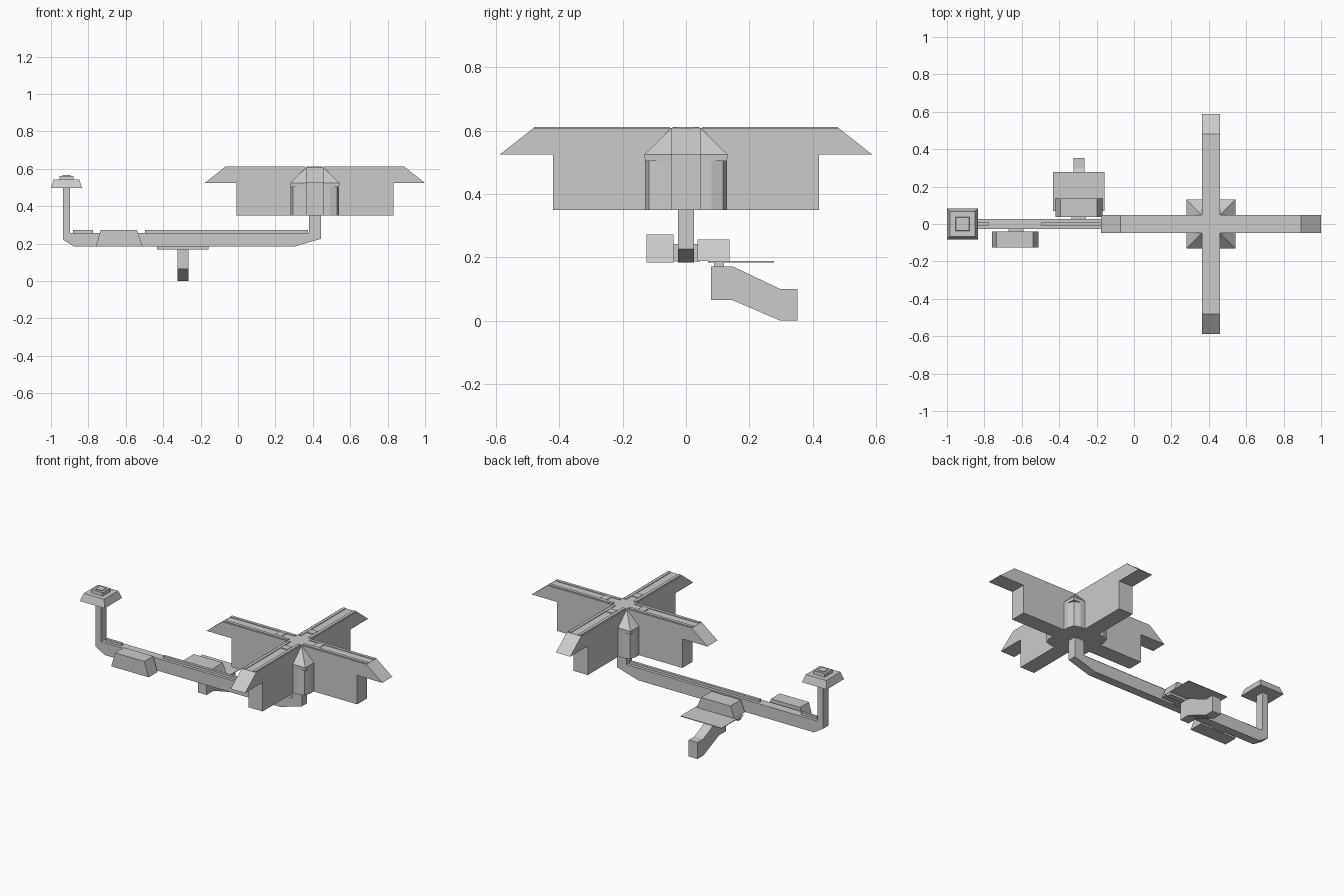
import bpy, bmesh
from mathutils import Matrix, Vector

if "Cube" in bpy.data.objects:
    bpy.data.objects.remove(bpy.data.objects["Cube"])


def make(name, bm):
    bmesh.ops.recalc_face_normals(bm, faces=bm.faces)
    me = bpy.data.meshes.new(name)
    bm.to_mesh(me)
    bm.free()
    ob = bpy.data.objects.new(name, me)
    bpy.context.collection.objects.link(ob)
    return ob


def extrude(name, pts, lo, hi, axis):
    """Extrude a 2D profile along an axis: y takes (x,z), x takes (y,z), z takes (x,y)."""
    place = {'x': lambda a, b, t: (t, a, b),
             'y': lambda a, b, t: (a, t, b),
             'z': lambda a, b, t: (a, b, t)}[axis]
    bm = bmesh.new()
    face = bm.faces.new([bm.verts.new(place(a, b, lo)) for a, b in pts])
    new = bmesh.ops.extrude_face_region(bm, geom=[face])['geom']
    shift = Vector(place(0, 0, hi - lo))
    bmesh.ops.translate(bm, vec=shift, verts=[v for v in new if isinstance(v, bmesh.types.BMVert)])
    if not any(f.calc_center_median()[{'x': 0, 'y': 1, 'z': 2}[axis]] == lo for f in bm.faces):
        bm.faces.new([v for v in bm.verts if abs(v.co[{'x': 0, 'y': 1, 'z': 2}[axis]] - lo) < 1e-6]) \
            if len(bm.faces) < len(pts) + 2 else None
    return make(name, bm)


def box(name, x0, x1, y0, y1, z0, z1):
    bm = bmesh.new()
    bmesh.ops.create_cube(bm, size=1, matrix=Matrix.Translation(
        ((x0 + x1) / 2, (y0 + y1) / 2, (z0 + z1) / 2)) @ Matrix.Diagonal((x1 - x0, y1 - y0, z1 - z0, 1)))
    return make(name, bm)


def frustum(name, cx, cy, z0, r0, z1, r1):
    bm = bmesh.new()
    rings = [[bm.verts.new((cx + sx * r, cy + sy * r, z))
              for sx, sy in ((-1, -1), (1, -1), (1, 1), (-1, 1))] for z, r in ((z0, r0), (z1, r1))]
    bm.faces.new(rings[0])
    bm.faces.new(rings[1])
    for i in range(4):
        j = (i + 1) % 4
        bm.faces.new((rings[0][i], rings[0][j], rings[1][j], rings[1][i]))
    return make(name, bm)


CX = 0.411   # centre of the cross-shaped head
W = 0.048    # half width of its wings

# Cross head: T-shaped wings with sloping ends
roof = [(-.588, .525), (-.42, .525), (-.42, .35), (.42, .35), (.42, .525),
        (.588, .525), (.482, .608), (-.482, .608)]
extrude('wing_long', [(CX + a, z) for a, z in roof], -W, W, 'y')
extrude('wing_cross', roof, CX - W, CX + W, 'x')

# Raised strips and small square caps on the wing tops
for s in (-1, 1):
    for t in (-1, 1):
        a, b = sorted((s * .05, s * .48))
        c = t * .033
        box('top_strip', CX + a, CX + b, c - .009, c + .009, .607, .612)
        box('top_strip', CX + c - .009, CX + c + .009, a, b, .607, .612)
    frustum('top_cap', CX + s * .127, 0, .607, .022, .612, .022)
    frustum('top_cap', CX, s * .123, .607, .022, .612, .022)

# Faceted corner columns with eaves and a hipped roof
quarter = [(0, 0), (.13, 0), (.13, .08), (.117, .117), (.08, .13), (0, .13)]
for sx in (-1, 1):
    for sy in (-1, 1):
        extrude('corner_column', [(CX + sx * a, sy * b) for a, b in quarter], .35, .506, 'z')
frustum('column_eaves', CX, 0, .504, .13, .525, .131)
frustum('hipped_roof', CX, 0, .525, .131, .608, .046)

# Bent main boom with uprights at both ends
boom = [(-.936, .5), (-.936, .222), (-.875, .184), (.30, .184), (.445, .226), (.445, .36),
        (.38, .36), (.38, .258), (-.898, .258), (-.898, .5)]
extrude('boom', boom, -.026, .026, 'y')
box('boom_rail_short', -.882, -.775, -.008, .008, .25, .273)
box('boom_rail_long', -.497, .374, -.008, .008, .25, .273)

# End lamp head
LX = -.917
frustum('end_head', LX, 0, .498, .083, .543, .068)
frustum('end_head_step', LX, 0, .543, .038, .562, .036)
frustum('end_head_button', LX, 0, .562, .022, .566, .022)

# Front pod on its connector
extrude('front_pod', [(-.76, .184), (-.51, .184), (-.54, .272), (-.735, .272)], -.125, -.04, 'y')
box('front_pod_connector', -.67, -.59, -.045, -.02, .187, .242)

# Back pod, its connector and the flat tray under it
extrude('back_pod', [(-.42, .188), (-.168, .188), (-.197, .256), (-.392, .256)], .037, .137, 'y')
box('back_pod_connector', -.335, -.257, .02, .045, .187, .242)
box('tray', -.433, -.158, .07, .278, .184, .188)
box('tray_rib', -.433, -.158, .088, .12, .17, .185)

# Cranked foot
foot = [(.079, .17), (.079, .065), (.145, .065), (.297, 0), (.353, 0),
        (.353, .1), (.297, .1), (.15, .17)]
extrude('foot', foot, -.324, -.265, 'x')
